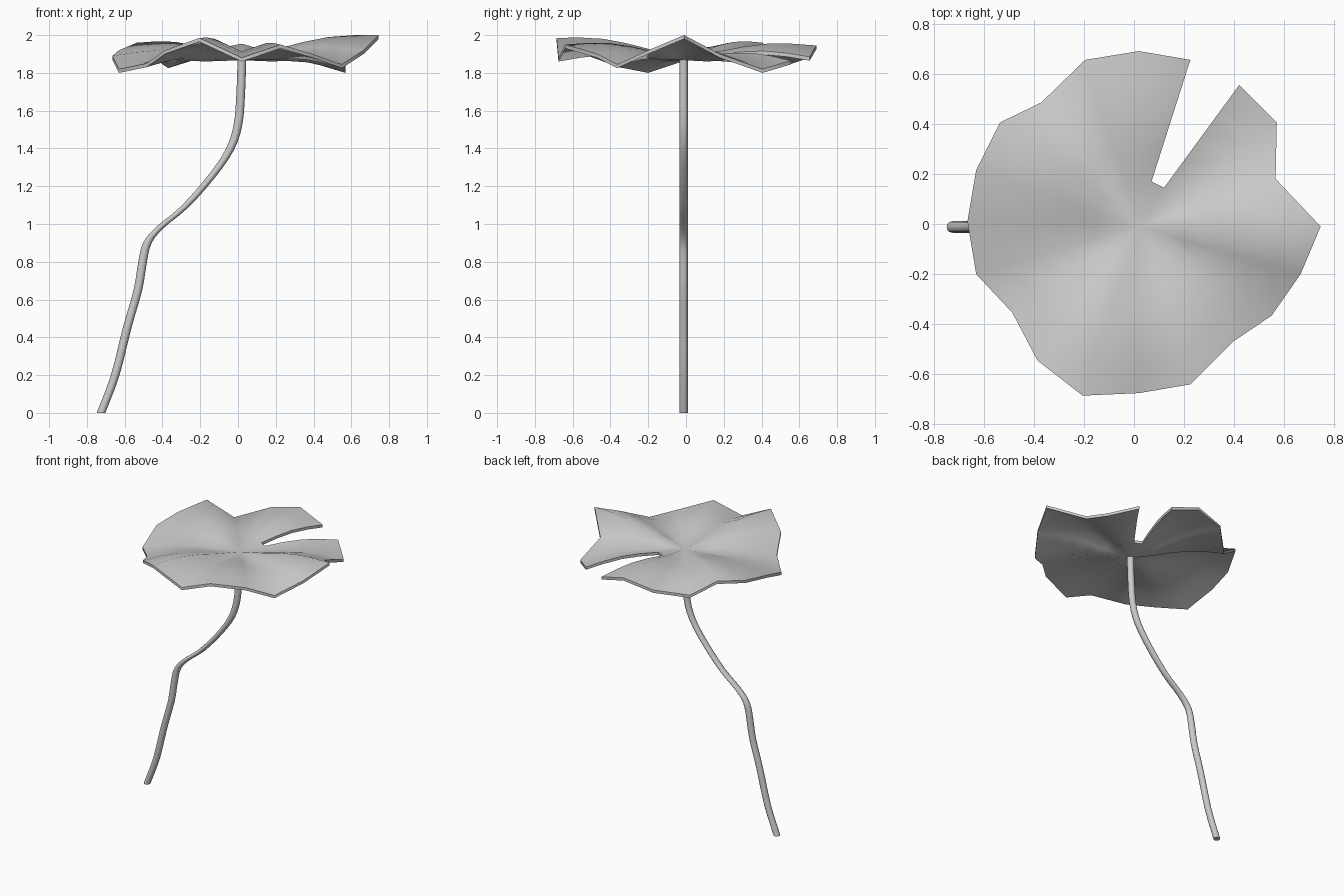
import bpy, bmesh, math
from mathutils import Vector

if "Cube" in bpy.data.objects:
    bpy.data.objects.remove(bpy.data.objects["Cube"])


def make_object(name, bm, angle):
    bmesh.ops.recalc_face_normals(bm, faces=bm.faces)
    mesh = bpy.data.meshes.new(name)
    bm.to_mesh(mesh)
    bm.free()
    ob = bpy.data.objects.new(name, mesh)
    bpy.context.collection.objects.link(ob)
    bpy.ops.object.select_all(action='DESELECT')
    ob.select_set(True)
    bpy.context.view_layer.objects.active = ob
    bpy.ops.object.shade_smooth_by_angle(angle=math.radians(angle))
    return ob


# Leaf: wavy rim, running clockwise from one side of the notch to the other
rim = [(.42, .555, 1.865), (.57, .405, 1.82), (.565, .18, 1.90), (.745, -.01, 2.0),
       (.665, -.20, 1.92), (.55, -.365, 1.845), (.395, -.47, 1.90), (.225, -.64, 1.95),
       (.02, -.675, 1.88), (-.205, -.685, 1.985), (-.385, -.545, 1.92), (-.485, -.355, 1.85),
       (-.63, -.20, 1.82), (-.665, .01, 1.89), (-.63, .215, 1.92), (-.535, .405, 1.96),
       (-.37, .485, 1.845), (-.195, .655, 1.90), (.02, .69, 1.945), (.225, .655, 1.885)]
rim = [Vector(p) for p in rim]
centre = Vector((.02, -.01, 1.887))
inner = [centre.lerp(p, .27) for p in rim]
inner[0] = Vector((.12, .145, 1.885))
inner[-1] = Vector((.07, .17, 1.885))

bm = bmesh.new()
# The blade swells slightly between the hub and the rim
rings = [[bm.verts.new(a.lerp(b, t) + Vector((0, 0, swell))) for a, b in zip(inner, rim)]
         for t, swell in ((0, .012), (.25, .026), (.5, .031), (.75, .02), (1, 0))]
hub = bm.verts.new(centre)
n = len(rim)
for i in range(n):
    bm.faces.new((hub, rings[0][(i + 1) % n], rings[0][i]))
for lo, hi in zip(rings, rings[1:]):
    for i in range(n - 1):
        bm.faces.new((lo[i], lo[i + 1], hi[i + 1], hi[i]))
# Give the leaf thickness straight down
ret = bmesh.ops.extrude_face_region(bm, geom=bm.faces[:], use_keep_orig=True)
bmesh.ops.translate(bm, vec=(0, 0, -.02),
                    verts=[v for v in ret['geom'] if isinstance(v, bmesh.types.BMVert)])
make_object("leaf", bm, 62)

# Stem: level rings swept along a smoothed path (x, z)
path = [(-.725, 0), (-.65, .2), (-.587, .45), (-.53, .65), (-.505, .8), (-.48, .9),
        (-.415, .98), (-.283, 1.09), (-.145, 1.245), (-.045, 1.39), (0, 1.525),
        (.014, 1.685), (.021, 1.872)]
pts = [Vector(p) for p in path]
ext = [2 * pts[0] - pts[1]] + pts + [2 * pts[-1] - pts[-2]]
line = []
for a, b, c, d in zip(ext, ext[1:], ext[2:], ext[3:]):
    for t in (0, .33, .67):
        line.append(.5 * (2 * b + (c - a) * t + (2 * a - 5 * b + 4 * c - d) * t * t
                          + (3 * b - a - 3 * c + d) * t ** 3))
line.append(pts[-1])

bm = bmesh.new()
sides, radius = 12, .023
loops = []
for p in line:
    loops.append([bm.verts.new((p.x + radius * math.cos(math.tau * k / sides),
                                -.012 + radius * math.sin(math.tau * k / sides), p.y))
                  for k in range(sides)])
for lo, hi in zip(loops, loops[1:]):
    for k in range(sides):
        m = (k + 1) % sides
        bm.faces.new((lo[k], lo[m], hi[m], hi[k]))
bm.faces.new(loops[0])
bm.faces.new(loops[-1])
make_object("stem", bm, 50)
